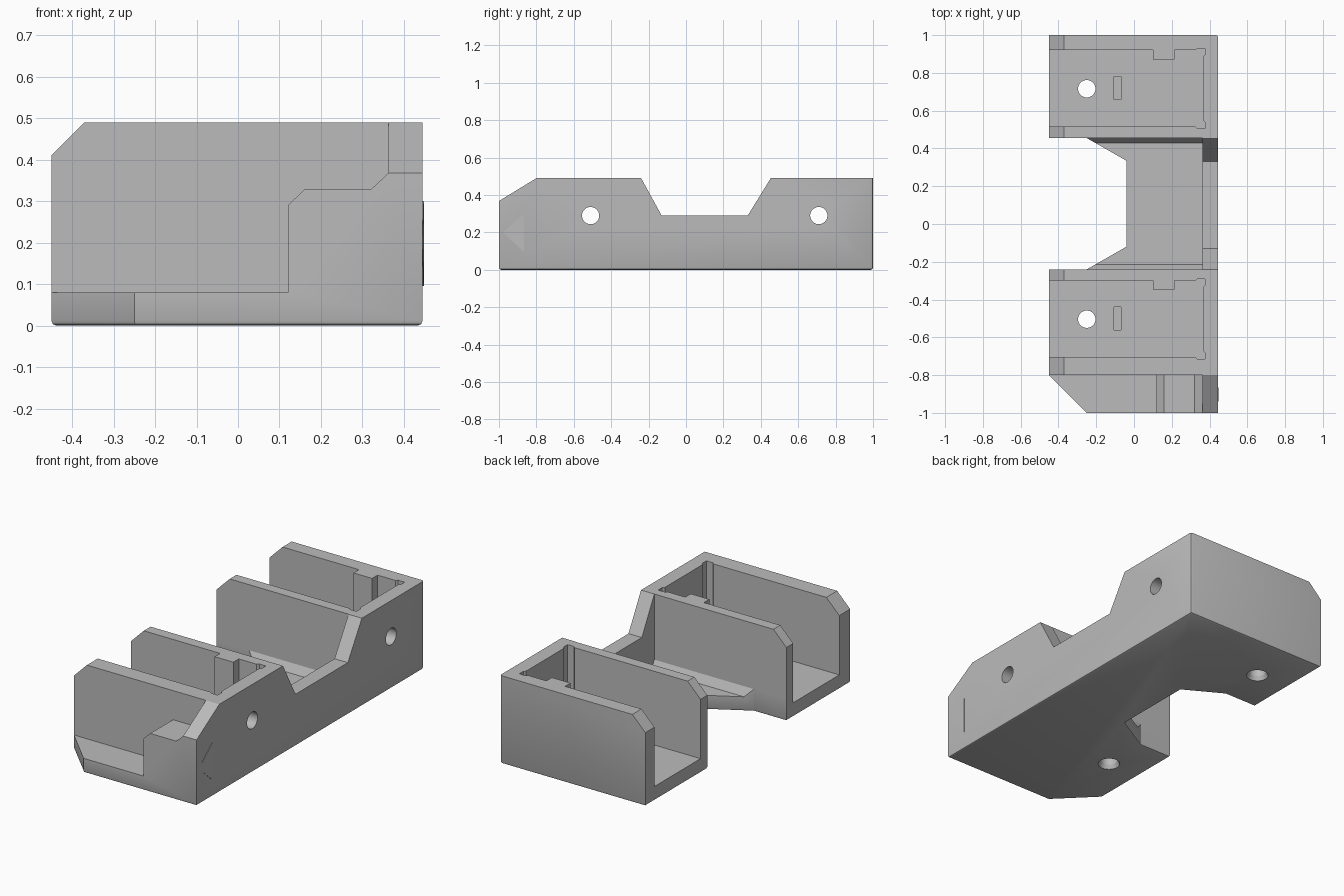
import bpy, bmesh, math
from mathutils import Vector

cube = bpy.data.objects.get("Cube")
if cube:
    bpy.data.objects.remove(cube, do_unlink=True)

grey = bpy.data.materials.new("plain grey")
grey.use_nodes = True
GREY = (0.5, 0.5, 0.5, 1)
grey.diffuse_color = GREY
grey.node_tree.nodes["Principled BSDF"].inputs["Base Color"].default_value = GREY

TOP, FLOOR, OVER = 0.49, 0.08, 0.6
SIDE, INNER = 0.445, 0.363       # outer and inner face of the long side wall
PITCH = 1.22                     # distance between the two bays


def prism(name, points, low, high, axis="z"):
    """Extrude a 2D outline along an axis: z takes (x, y), x takes (y, z), y takes (x, z)."""
    place = {"z": lambda a, b: (a, b, low),
             "x": lambda a, b: (low, a, b),
             "y": lambda a, b: (a, low, b)}[axis]
    step = Vector([(high - low) * (axis == k) for k in "xyz"])
    bm = bmesh.new()
    face = bm.faces.new([bm.verts.new(place(*p)) for p in points])
    out = bmesh.ops.extrude_face_region(bm, geom=[face])
    bmesh.ops.translate(bm, vec=step,
                        verts=[g for g in out["geom"] if isinstance(g, bmesh.types.BMVert)])
    bmesh.ops.recalc_face_normals(bm, faces=bm.faces)
    mesh = bpy.data.meshes.new(name)
    bm.to_mesh(mesh)
    bm.free()
    obj = bpy.data.objects.new(name, mesh)
    bpy.context.collection.objects.link(obj)
    mesh.materials.append(grey)
    return obj


def box(name, x0, x1, y0, y1, z0, z1):
    return prism(name, [(x0, y0), (x1, y0), (x1, y1), (x0, y1)], z0, z1)


def drill(name, r1, r2, depth, location, rotation=(0, 0, 0)):
    bpy.ops.mesh.primitive_cone_add(vertices=48, radius1=r1, radius2=r2, depth=depth,
                                    location=location, rotation=rotation)
    obj = bpy.context.object
    obj.name = name
    return obj


def cut(body, cutter):
    """Subtract the cutter from the body, then discard it."""
    cutter.hide_render = True
    mod = body.modifiers.new("cut", "BOOLEAN")
    mod.operation, mod.solver, mod.object = "DIFFERENCE", "EXACT", cutter
    bpy.context.view_layer.objects.active = body
    bpy.ops.object.modifier_apply(modifier=mod.name)
    bpy.data.objects.remove(cutter, do_unlink=True)


# Solid block with the plan outline of the whole holder
body = prism("double_bay_holder", [
    (-0.45, -0.8), (-0.25, -1), (SIDE, -1), (SIDE, 1), (-0.45, 1), (-0.45, 0.455),
    (-0.25, 0.455), (-0.04, 0.335), (-0.04, -0.12), (-0.25, -0.24), (-0.45, -0.24)], 0, TOP)

# Small bevel round the underside and on the rear corner
bm = bmesh.new()
bm.from_mesh(body.data)
edges = [e for e in bm.edges if all(v.co.z < 0.01 for v in e.verts)
         or all(v.co.x > 0.4 and v.co.y > 0.9 for v in e.verts)]
bmesh.ops.bevel(bm, geom=edges, offset=0.012, segments=2, profile=0.5, affect="EDGES")
bm.to_mesh(body.data)
bm.free()

# Gap between the bays, with a steep fillet at the foot of each wall
cut(body, prism("gap", [(-0.24, OVER), (-0.24, 0.125), (-0.215, FLOOR),
                        (0.43, FLOOR), (0.455, 0.125), (0.455, OVER)], -0.5, INNER, "x"))
cut(body, prism("wall_dip", [(-0.24, OVER), (-0.24, TOP), (-0.13, 0.29), (0.33, 0.29),
                             (0.453, TOP), (0.453, OVER)], 0.35, 0.5, "x"))

# Stepped front ledge and the sloping end of the side wall
cut(body, prism("front_step", [(-0.5, FLOOR), (0.12, FLOOR), (0.12, 0.29), (0.16, 0.328),
                               (0.32, 0.328), (INNER, 0.368), (INNER, OVER), (-0.5, OVER)],
                -1.1, -0.8, "y"))
cut(body, prism("front_slope", [(-1.1, 0.307), (-0.8, TOP), (-0.8, OVER), (-1.1, OVER)],
                0.35, 0.5, "x"))

# Clipped top corners on the open side
cut(body, prism("corner_clip", [(-0.47, 0.39), (-0.35, 0.51), (-0.47, 0.51)], -1.1, 1.1, "y"))

# Two bays: pocket with corner reliefs and a rib, floor hole, slot and side hole
for y in (0, -PITCH):
    pocket = [(-0.5, 0.515), (0.325, 0.515), (0.335, 0.505), (0.375, 0.505), (0.375, 0.54),
              (0.365, 0.55), (0.365, 0.885), (0.375, 0.895), (0.375, 0.93), (0.335, 0.93),
              (0.325, 0.92), (0.215, 0.92), (0.215, 0.872), (0.1, 0.872), (0.1, 0.92),
              (-0.5, 0.92)]
    cut(body, prism("pocket", [(px, py + y) for px, py in pocket], FLOOR, OVER))
    cut(body, drill("floor_hole", 0.046, 0.046, 0.4, (-0.25, 0.716 + y, 0.05)))
    cut(body, drill("countersink", 0.062, 0.042, 0.04, (-0.25, 0.716 + y, 0.01)))
    cut(body, box("slot", -0.105, -0.07, 0.658 + y, 0.78 + y, 0.04, 0.2))
    cut(body, drill("side_hole", 0.046, 0.046, 0.3, (0.42, 0.71 + y, 0.29),
                    (0, math.pi / 2, 0)))

# Thin triangular ramp marker on the outer side wall
marker = prism("side_marker", [(-0.98, 0.2), (-0.865, 0.095), (-0.865, 0.3)],
               SIDE - 0.004, SIDE + 0.003, "x")
for v in marker.data.vertices:
    if v.co.y < -0.95 and v.co.x > SIDE:
        v.co.x = SIDE

for obj in (body, marker):
    bpy.ops.object.select_all(action="DESELECT")
    obj.select_set(True)
    bpy.context.view_layer.objects.active = obj
    bpy.ops.object.shade_smooth_by_angle(angle=math.radians(25))
